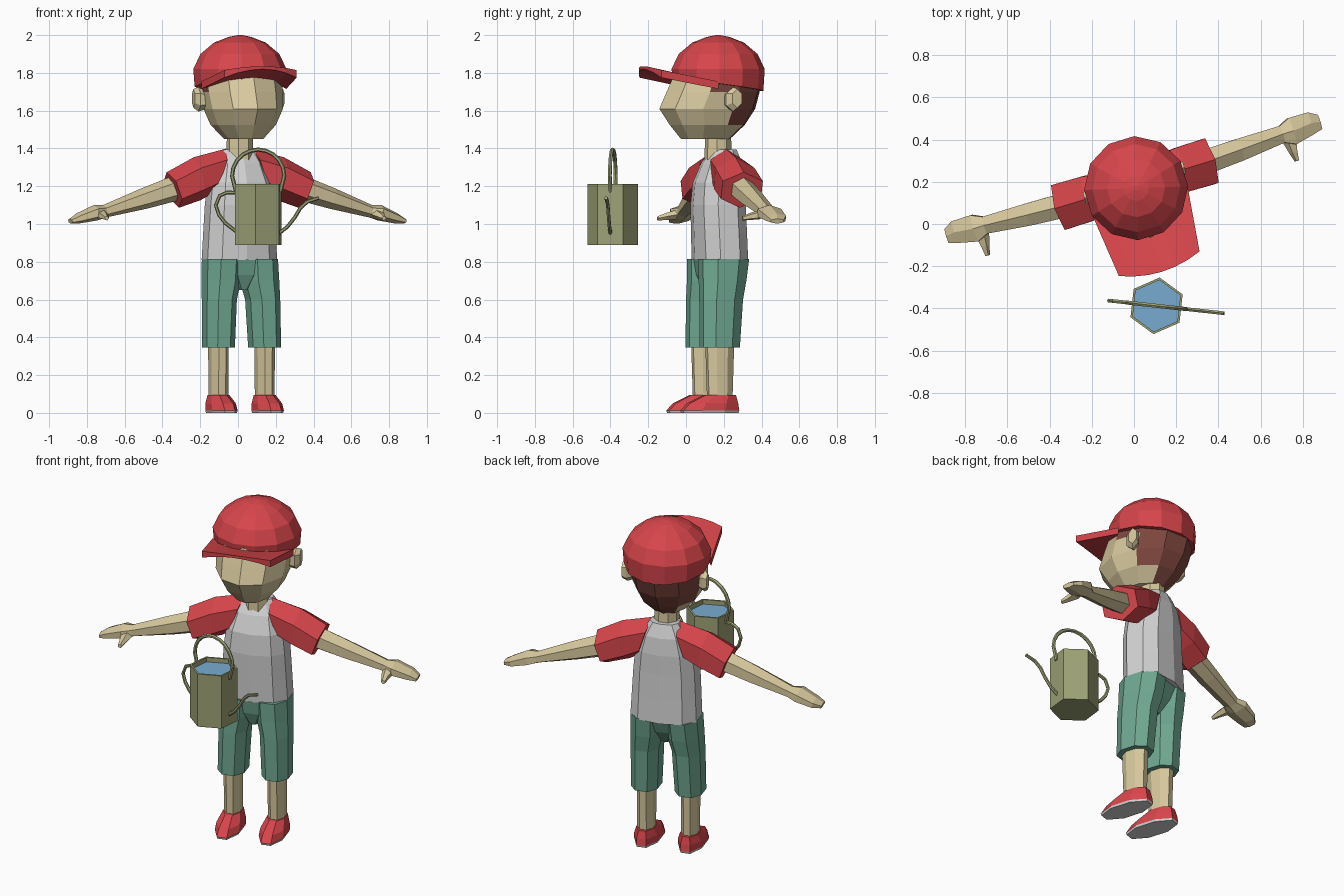
import bpy, bmesh
from math import sin, cos, pi, radians, copysign, sqrt
from mathutils import Vector, Matrix

cube = bpy.data.objects.get("Cube")
if cube:
    bpy.data.objects.remove(cube, do_unlink=True)


def material(name, r, g, b):
    m = bpy.data.materials.new(name)
    m.use_nodes = True
    m.diffuse_color = (r, g, b, 1)
    m.node_tree.nodes["Principled BSDF"].inputs["Base Color"].default_value = (r, g, b, 1)
    return m


RED = material("red cloth", .68, .06, .07)
SKIN = material("skin", .68, .58, .34)
WHITE = material("light grey cloth", .65, .65, .65)
GREEN = material("green cloth", .16, .39, .285)
HAIR = material("brown hair", .205, .062, .048)
METAL = material("olive metal", .34, .36, .18)
WATER = material("water blue", .19, .41, .63)

# The figure is turned a little; the can hangs in front of it
BODY = Matrix.Translation((.01, .17, 0)) @ Matrix.Rotation(radians(17), 4, 'Z')
CAN = Matrix.Translation((.107, -.388, 0)) @ Matrix.Rotation(radians(-6.3), 4, 'Z')


def ring(center, u, v, n, phase=0.5, e=1.0):
    """Polygon around center spanned by u and v; e < 1 makes it squarer."""
    pts = []
    for i in range(n):
        a = 2 * pi * (i + phase) / n
        c, s = (copysign(abs(k) ** e, k) for k in (cos(a), sin(a)))
        pts.append(Vector(center) + Vector(u) * c + Vector(v) * s)
    return pts


def flat(z, rx, ry, n, cx=0, cy=0, phase=0.5, e=1.0):
    return ring((cx, cy, z), (rx, 0, 0), (0, ry, 0), n, phase, e)


def tilted(x, y, z, h, w, tilt, n=6):
    """Ring across an arm, leaning outward at the top by tilt degrees."""
    t = radians(tilt)
    return ring((x, y, z), (h * sin(t), 0, h * cos(t)), (0, w, 0), n, 0)


def loft(name, rings, mats, frame=BODY, side=1, rule=None):
    """Skin a row of rings, close both ends, colour the faces by a rule."""
    bm = bmesh.new()
    rows = [[bm.verts.new((p.x * side, p.y, p.z)) for p in r] for r in rings]
    n = len(rows[0])
    for a, b in zip(rows, rows[1:]):
        for i in range(n):
            bm.faces.new((a[i], a[(i + 1) % n], b[(i + 1) % n], b[i]))
    bm.faces.new(rows[0])
    bm.faces.new(rows[-1])
    bmesh.ops.recalc_face_normals(bm, faces=bm.faces)
    if rule:
        for f in bm.faces:
            f.material_index = rule(f.calc_center_median())
    bm.transform(frame)
    me = bpy.data.meshes.new(name)
    bm.to_mesh(me)
    bm.free()
    for m in mats:
        me.materials.append(m)
    ob = bpy.data.objects.new(name, me)
    bpy.context.collection.objects.link(ob)
    return ob


def tube(name, path, r):
    """Thin rod along points (x, z) in the can's middle plane."""
    rings = []
    for i, (x, z) in enumerate(path):
        a, b = path[max(i - 1, 0)], path[min(i + 1, len(path) - 1)]
        t = Vector((b[0] - a[0], 0, b[1] - a[1])).normalized()
        rings.append(ring((x, 0, z), (0, r, 0), (-t.z * r, 0, t.x * r), 6))
    loft(name, rings, [METAL], CAN)


# Head with hair at the back and beside the ears: z, half width, front, back
head = [(1.45, .10, -.20, .06), (1.525, .17, -.26, .14), (1.61, .205, -.315, .195),
        (1.70, .215, -.275, .22), (1.80, .215, -.23, .225)]
loft("head", [flat(z, rx, (b - f) / 2 * 1.04, 10, cy=(f + b) / 2) for z, rx, f, b in head],
     [SKIN, HAIR], rule=lambda c: int(c.y > .05 or (c.z > 1.72 and c.y > -.06 and abs(c.x) > .1)))
loft("neck", [flat(1.34, .073, .073, 8), flat(1.5, .068, .068, 8)], [SKIN])

# Cap: crown lower at the back, and a curved peak
crown = [(1.735, .235), (1.82, .242), (1.90, .205), (1.96, .135), (1.99, .06), (2.0, .012)]
rings = [flat(z, r * 1.02, r * 1.02, 12) for z, r in crown]
for p in rings[0]:
    p.z -= p.y * .13
loft("cap_crown", rings, [RED])
peak = []
for i in range(7):
    t = i / 3 - 1
    d = t * t
    back = Vector((t * .235, -.225 * cos(t * 1.25), 1.785 - .03 * d))
    front = Vector((t * .2, -.415 + .04 * d, 1.835 - .02 * d))
    drop = Vector((0, 0, .015 + .025 * d))
    peak.append([back, front, front - drop, back - drop])
loft("cap_peak", peak, [RED])

# Shirt body: z, half width, half depth, y centre
shirt = [(.81, .20, .138, .01), (.95, .193, .138, .005), (1.1, .185, .138, 0),
         (1.22, .17, .132, .005), (1.32, .135, .105, .02), (1.395, .085, .065, .03)]
loft("shirt", [flat(z, rx, ry, 10, cy=cy, e=.8) for z, rx, ry, cy in shirt], [WHITE])

# Shorts: wedge between two legs
loft("shorts_hips", [flat(.815, .19, .13, 8), flat(.73, .12, .105, 8, cy=-.01),
                     flat(.65, .035, .06, 8, cy=-.02)], [GREEN])

for s, word in ((1, "left"), (-1, "right")):
    # Sleeve, arm with hand, and thumb
    loft(word + "_sleeve", [tilted(.11, .02, 1.28, .125, .105, -18),
                            tilted(.23, .02, 1.24, .115, .125, 10),
                            tilted(.365, .02, 1.18, .1, .128, 20)], [RED], side=s)
    loft(word + "_arm", [tilted(.30, .02, 1.205, .07, .068, 20),
                         tilted(.52, .03, 1.135, .056, .062, 18),
                         tilted(.735, .042, 1.068, .034, .048, 15),
                         tilted(.785, .042, 1.06, .042, .075, 15),
                         tilted(.88, .052, 1.03, .028, .062, 15),
                         tilted(.925, .045, 1.015, .014, .04, 15)], [SKIN], side=s)
    loft(word + "_thumb", [ring((.765, 0, 1.05), (.036, 0, 0), (0, 0, .026), 5),
                           ring((.765, -.055, 1.04), (.022, 0, 0), (0, 0, .02), 5),
                           ring((.768, -.1, 1.03), (.012, 0, 0), (0, 0, .012), 5)],
         [SKIN], side=s)
    # Ear
    loft(word + "_ear", [ring((.18, .0, 1.655), (0, .03, 0), (0, 0, .045), 6),
                         ring((.225, .015, 1.66), (0, .045, 0), (0, 0, .065), 6),
                         ring((.248, .03, 1.665), (0, .03, 0), (0, 0, .05), 6)], [SKIN], side=s)
    # Shorts leg, shin and shoe
    leg = [(.345, .128, -.03, .083, .108), (.60, .12, -.02, .088, .118),
           (.70, .106, -.008, .1, .128), (.815, .1, 0, .1, .138)]
    loft(word + "_shorts_leg", [flat(z, rx, ry, 8, x, y, e=.9) for z, x, y, rx, ry in leg],
         [GREEN], side=s)
    loft(word + "_shin", [flat(.07, .05, .07, 8, .128, -.03),
                          flat(.42, .052, .082, 8, .128, -.03)], [SKIN], side=s)
    shoe = [(0, .072, .163, -.085), (.012, .076, .167, -.085),
            (.05, .073, .145, -.07), (.095, .054, .09, -.03)]
    loft(word + "_shoe", [flat(z, rx, ry, 8, .128, cy) for z, rx, ry, cy in shoe],
         [RED, WHITE], side=s, rule=lambda c: int(c.z < .01))

# Watering can: hexagonal bucket with a rim, filled with water
can = [(.89, .135), (1.212, .135), (1.212, .123), (1.185, .123)]
loft("watering_can", [flat(z, r, r, 6) for z, r in can], [METAL, WATER], CAN,
     rule=lambda c: int(c.z > 1.18 and c.xy.length < .01))
arc = [(-.139 * cos(pi * i / 10), 1.255 + .139 * sin(pi * i / 10)) for i in range(11)]
tube("can_top_handle", [(-.118, 1.17)] + arc + [(.118, 1.17)], .011)
tube("can_side_handle", [(-.11, 1.165), (-.165, 1.167), (-.205, 1.15), (-.226, 1.1),
                         (-.21, 1.05), (-.175, 1.005), (-.11, .955)], .01)
tube("can_spout", [(.11, .95), (.155, .985), (.195, 1.035), (.225, 1.085),
                   (.262, 1.118), (.322, 1.138)], .01)
